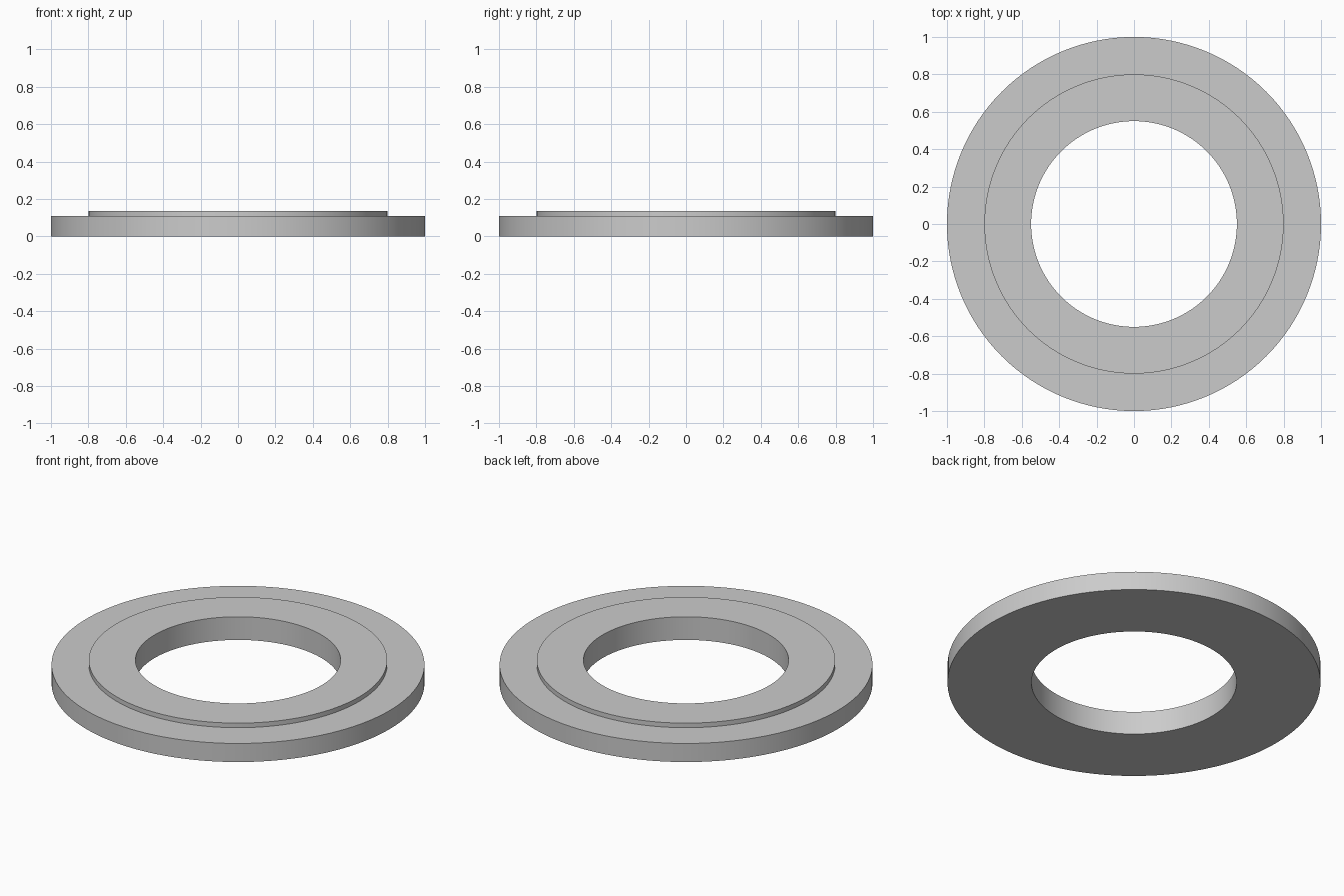
import bpy, bmesh
from math import radians
from mathutils import Matrix, Vector

cube = bpy.data.objects.get("Cube")
if cube:
    bpy.data.objects.remove(cube, do_unlink=True)

# Plain grey material
grey = bpy.data.materials.new("plain grey")
grey.use_nodes = True
colour = (0.6, 0.6, 0.6, 1)
grey.diffuse_color = colour
grey.node_tree.nodes["Principled BSDF"].inputs["Base Color"].default_value = colour

# Dimensions
OUTER, STEP, BORE = 1.0, 0.8, 0.55
FLANGE_TOP, TOP = 0.11, 0.137
SEGMENTS = 128

# Closed cross-section, from bottom of the bore around the outside
profile = [(BORE, 0), (OUTER, 0), (OUTER, FLANGE_TOP),
           (STEP, FLANGE_TOP), (STEP, TOP), (BORE, TOP)]


def lathe(name, section, material):
    """Spin a closed section around the z axis."""
    bm = bmesh.new()
    verts = [bm.verts.new((r, 0, z)) for r, z in section]
    edges = [bm.edges.new((v, verts[(i + 1) % len(verts)]))
             for i, v in enumerate(verts)]
    bmesh.ops.spin(bm, geom=verts + edges, cent=(0, 0, 0), axis=(0, 0, 1),
                   angle=radians(360), steps=SEGMENTS, use_merge=True)
    bmesh.ops.remove_doubles(bm, verts=bm.verts, dist=0.0001)
    bmesh.ops.recalc_face_normals(bm, faces=bm.faces)
    mesh = bpy.data.meshes.new(name)
    bm.to_mesh(mesh)
    bm.free()
    mesh.materials.append(material)
    obj = bpy.data.objects.new(name, mesh)
    bpy.context.collection.objects.link(obj)
    return obj


# Stepped ring
ring = lathe("stepped_ring", profile, grey)
bpy.ops.object.select_all(action="DESELECT")
ring.select_set(True)
bpy.context.view_layer.objects.active = ring
bpy.ops.object.shade_smooth_by_angle(angle=radians(30))
